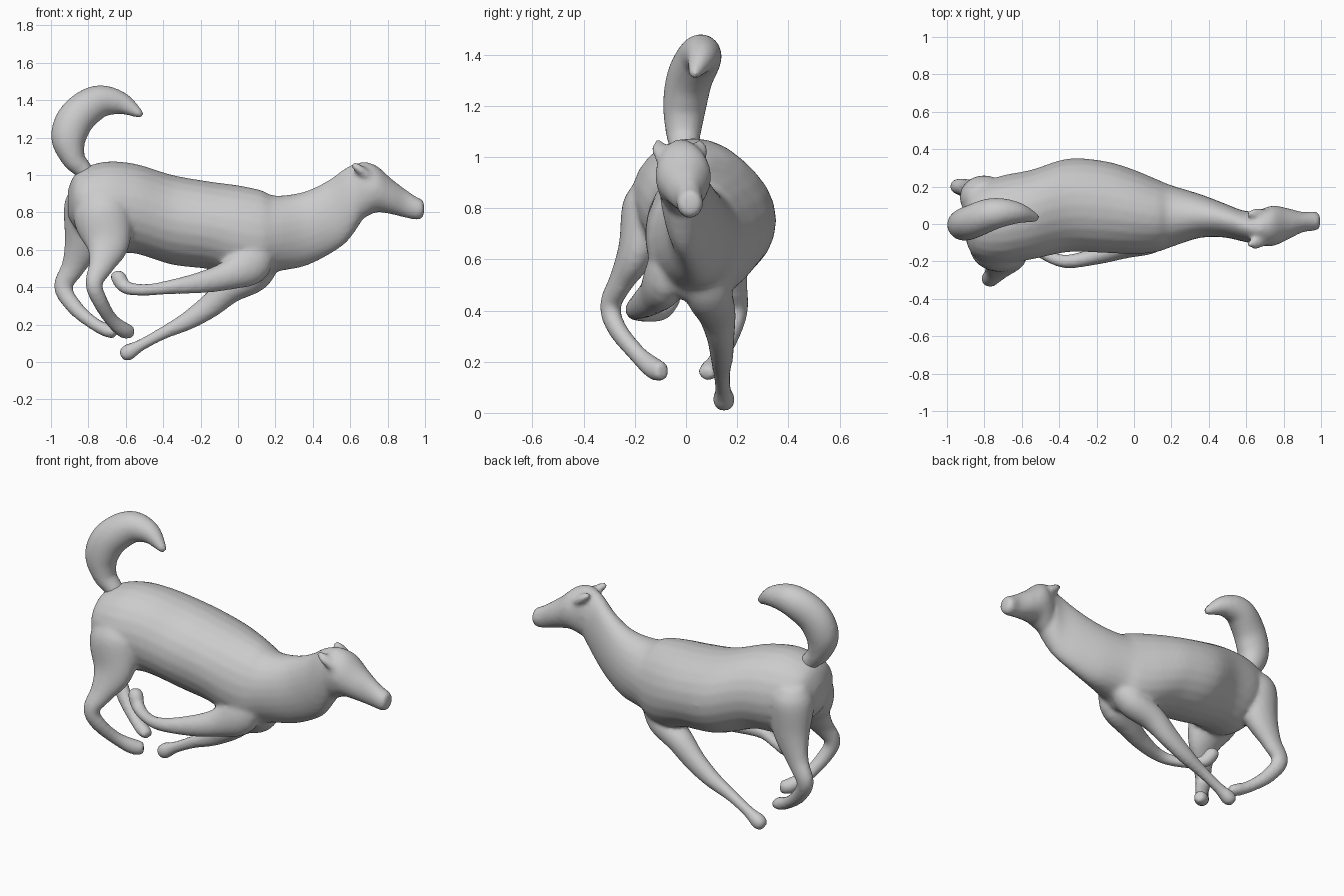
import bpy, bmesh, math
from mathutils import Vector


def catmull(p0, p1, p2, p3, t):
    return [0.5 * (2*b + (c-a)*t + (2*a-5*b+4*c-d)*t*t + (3*b-a-3*c+d)*t**3)
            for a, b, c, d in zip(p0, p1, p2, p3)]


def loft(bm, pts, upright=False, sides=24, steps=5):
    """Closed tube through (x, y, z, half width, half height) stations."""
    pts = [p if len(p) == 5 else (*p, p[3]) for p in pts]
    q = [pts[0]] + pts + [pts[-1]]
    st = []
    for i in range(len(pts) - 1):
        st += [catmull(*q[i:i+4], k / steps) for k in range(steps)]
    st.append(list(pts[-1]))
    rings = []
    for i, s in enumerate(st):
        t = Vector(st[min(i+1, len(st)-1)][:3]) - Vector(st[max(i-1, 0)][:3])
        t.normalize()
        side, up = Vector((0, 1, 0)), Vector((0, 0, 1))
        if not upright:
            side = (side - t * t.y).normalized()
            up = t.cross(side)
        rings.append([bm.verts.new(Vector(s[:3])
                      + side * s[3] * math.cos(2*math.pi*k/sides)
                      + up * s[4] * math.sin(2*math.pi*k/sides)) for k in range(sides)])
    faces = []
    for a, b in zip(rings, rings[1:]):
        for k in range(sides):
            n = (k+1) % sides
            faces.append(bm.faces.new((a[k], a[n], b[n], b[k])))
    faces.append(bm.faces.new(rings[0]))
    faces.append(bm.faces.new(rings[-1]))
    bmesh.ops.recalc_face_normals(bm, faces=faces)


def skin(name, bm, voxel, smooth):
    """Fuse overlapping lofts into one smooth surface."""
    me = bpy.data.meshes.new(name)
    bm.to_mesh(me)
    bm.free()
    ob = bpy.data.objects.new(name, me)
    bpy.context.collection.objects.link(ob)
    r = ob.modifiers.new("fuse", 'REMESH')
    r.mode = 'VOXEL'
    r.voxel_size = voxel
    r.use_smooth_shade = True
    s = ob.modifiers.new("soften", 'SMOOTH')
    s.factor = 0.5
    s.iterations = smooth
    return ob


bm = bmesh.new()

# trunk and neck
loft(bm, [(-.91, .02, .85, .06, .07), (-.86, .01, .86, .18, .155), (-.72, .02, .83, .235, .24),
          (-.55, .05, .82, .24, .24), (-.35, .1, .76, .25, .24), (-.15, .09, .73, .245, .235),
          (0, .065, .695, .225, .25), (.12, .045, .675, .195, .245), (.2, .042, .685, .165, .205),
          (.35, .043, .71, .118, .2), (.48, .02, .77, .092, .2), (.58, -.01, .84, .083, .2),
          (.65, -.02, .9, .085, .165), (.69, -.02, .92, .06, .12)], upright=True)
# head
loft(bm, [(.6, -.02, .93, .06, .1), (.66, -.02, .92, .09, .15), (.74, -.01, .925, .108, .125),
          (.82, 0, .885, .085, .095), (.9, .01, .845, .055, .075),
          (.96, .015, .82, .052, .06), (.985, .015, .82, .045, .05), (.995, .015, .82, .025, .03)],
     upright=True)
# ears
for y in (-.1, .05):
    loft(bm, [(.7, y*.75, .99, .04, .03), (.65, y, 1.03, .035, .025), (.61, y*1.1, 1.06, .014, .014)])
# near hind leg
loft(bm, [(-.72, -.07, .9, .1, .12), (-.72, -.12, .78, .135, .16), (-.7, -.19, .63, .08, .12),
          (-.73, -.25, .52, .05, .07), (-.77, -.295, .42, .042, .047), (-.74, -.27, .33, .038, .042),
          (-.68, -.19, .23, .035, .037), (-.61, -.12, .17, .043, .043), (-.565, -.09, .165, .03, .035)])
# far hind leg
loft(bm, [(-.79, .13, .92, .09, .1), (-.8, .14, .83, .12, .13), (-.82, .165, .66, .085, .11),
          (-.88, .19, .51, .05, .065), (-.935, .2, .4, .042, .05), (-.87, .165, .29, .038, .042),
          (-.77, .12, .205, .034, .035), (-.69, .09, .165, .04, .036), (-.65, .08, .155, .028, .025)])
# near foreleg, folded back
loft(bm, [(.06, -.05, .64, .08, .12), (.06, -.08, .53, .085, .12), (-.05, -.12, .465, .065, .08),
          (-.2, -.17, .425, .047, .058), (-.37, -.2, .4, .036, .038), (-.5, -.15, .385, .032, .032),
          (-.6, -.09, .4, .036, .037), (-.64, -.06, .455, .042, .042), (-.65, -.05, .485, .025, .025)])
# far foreleg, swept back to the ground
loft(bm, [(.14, .07, .55, .08, .09), (.09, .09, .46, .09, .085), (-.04, .12, .39, .075, .075),
          (-.15, .135, .3, .055, .065), (-.27, .14, .22, .045, .05), (-.4, .14, .155, .034, .034),
          (-.52, .145, .09, .032, .032), (-.59, .148, .05, .044, .044), (-.625, .15, .03, .028, .025)])
skin("body", bm, .013, 6)

# tail
bm = bmesh.new()
loft(bm, [(-.78, 0, .96, .05, .05), (-.83, -.005, 1.03, .055, .05), (-.88, -.01, 1.09, .068, .065),
          (-.905, -.005, 1.2, .085, .095), (-.86, .015, 1.31, .09, .1), (-.75, .055, 1.39, .085, .09),
          (-.63, .06, 1.385, .06, .062), (-.53, .035, 1.33, .025, .025), (-.51, .03, 1.32, .012, .012)])
skin("tail", bm, .013, 3)
